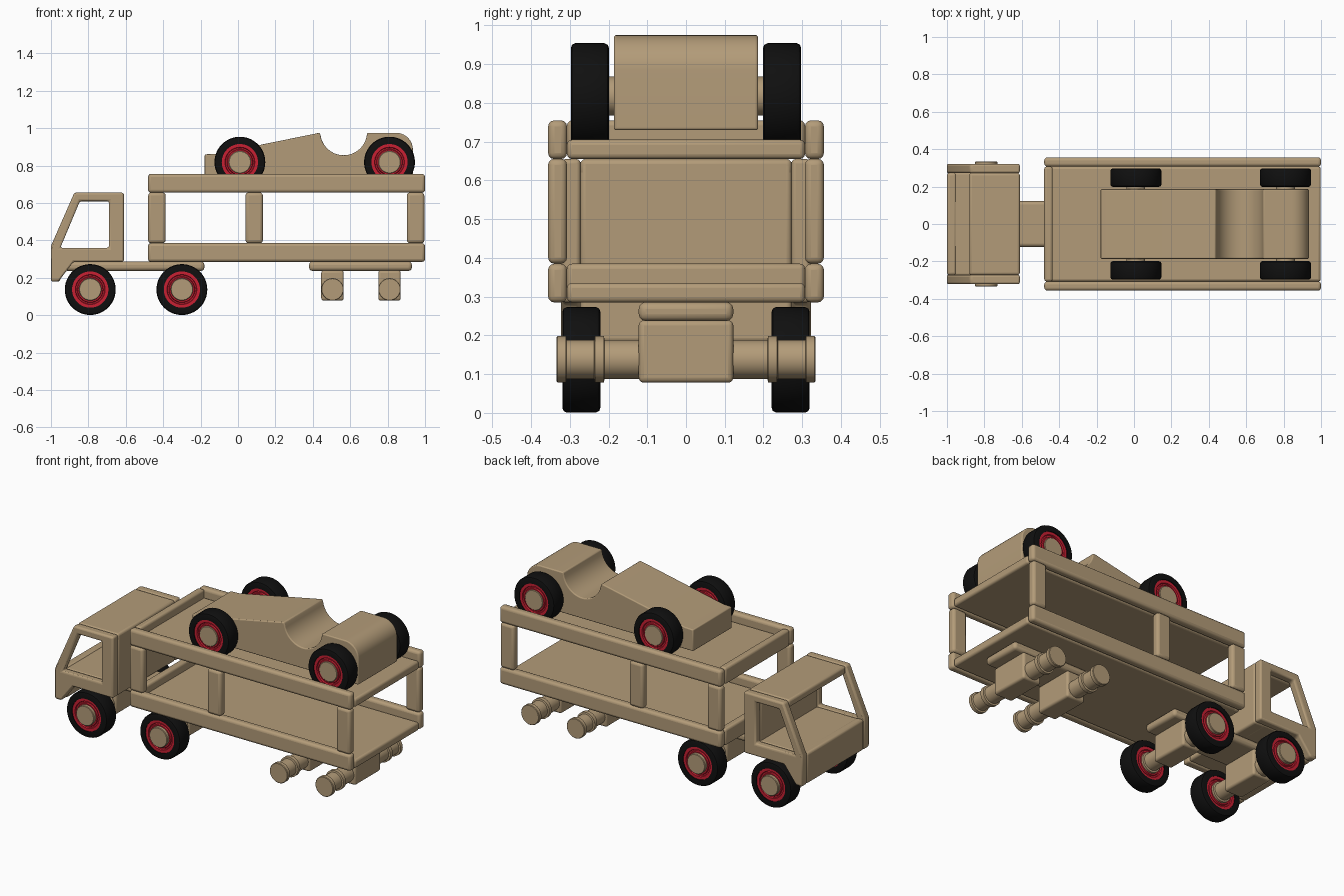
import bpy, bmesh, math
from mathutils import Matrix, Vector

if "Cube" in bpy.data.objects:
    bpy.data.objects.remove(bpy.data.objects["Cube"])


def material(name, rgb):
    m = bpy.data.materials.new(name)
    m.diffuse_color = (*rgb, 1)
    m.use_nodes = True
    m.node_tree.nodes["Principled BSDF"].inputs["Base Color"].default_value = m.diffuse_color
    return m


WOOD = material("wood tan", (0.45, 0.33, 0.19))
BLACK = material("tyre black", (0.005, 0.005, 0.005))
RED = material("rim red", (0.58, 0.014, 0.032))


def finish(name, bm, mat, bevel=0.0):
    bmesh.ops.recalc_face_normals(bm, faces=bm.faces)
    me = bpy.data.meshes.new(name)
    bm.to_mesh(me)
    bm.free()
    ob = bpy.data.objects.new(name, me)
    bpy.context.collection.objects.link(ob)
    me.materials.append(mat)
    if bevel:
        mod = ob.modifiers.new("rounding", 'BEVEL')
        mod.width, mod.segments = bevel, 3
        mod.limit_method, mod.angle_limit = 'ANGLE', math.radians(25)
    bpy.ops.object.select_all(action='DESELECT')
    ob.select_set(True)
    bpy.context.view_layer.objects.active = ob
    bpy.ops.object.shade_smooth_by_angle(angle=math.radians(35))
    return ob


def box(name, x, y, z, bevel=0.013):
    bm = bmesh.new()
    bmesh.ops.create_cube(bm, size=1)
    size = [b - a for a, b in (x, y, z)]
    mid = [(a + b) / 2 for a, b in (x, y, z)]
    bmesh.ops.transform(bm, verts=bm.verts,
                        matrix=Matrix.Translation(mid) @ Matrix.Diagonal((*size, 1)))
    return finish(name, bm, WOOD, bevel)


def prism(name, loops, y0, y1, bevel):
    """Side profile of (x, z) loops, later loops are holes."""
    bm = bmesh.new()
    edges = []
    for loop in loops:
        vs = [bm.verts.new((x, y0, z)) for x, z in loop]
        edges += [bm.edges.new((vs[i - 1], vs[i])) for i in range(len(vs))]
    if len(loops) == 1:
        bm.faces.new(vs)
    else:
        bmesh.ops.triangle_fill(bm, edges=edges, use_beauty=True, normal=(0, -1, 0))
    ext = bmesh.ops.extrude_face_region(bm, geom=bm.faces[:])
    moved = [g for g in ext["geom"] if isinstance(g, bmesh.types.BMVert)]
    bmesh.ops.translate(bm, verts=moved, vec=(0, y1 - y0, 0))
    return finish(name, bm, WOOD, bevel)


def lathe(name, profile, centre, mat, closed):
    """Spin (radius, y) points about the y axis."""
    bm = bmesh.new()
    c = Vector(centre)
    vs = [bm.verts.new(c + Vector((r, y, 0))) for r, y in profile]
    edges = [bm.edges.new(p) for p in zip(vs, vs[1:])]
    if closed:
        edges.append(bm.edges.new((vs[-1], vs[0])))
    bmesh.ops.spin(bm, geom=vs + edges, cent=c, axis=(0, 1, 0),
                   angle=2 * math.pi, steps=48, use_merge=True)
    bmesh.ops.remove_doubles(bm, verts=bm.verts, dist=1e-5)
    return finish(name, bm, mat)


def axle(name, x, z, half):
    """half lists (radius, y) from the middle outward; mirrored across y."""
    lathe(name, [(r, -y) for r, y in reversed(half)] + half, (x, 0, z), WOOD, False)


def wheel(name, x, y, z):
    lathe(name + "_tyre", [(0.097, -0.049), (0.124, -0.049), (0.132, -0.046), (0.136, -0.038),
                           (0.136, 0.038), (0.132, 0.046), (0.124, 0.049), (0.097, 0.049)],
          (x, y, z), BLACK, True)
    side = [(0.098, 0.044), (0.08, 0.044), (0.077, 0.036), (0.07, 0.036), (0.067, 0.044), (0.048, 0.044)]
    lathe(name + "_rim", side + [(r, -w) for r, w in reversed(side)], (x, y, z), RED, True)


# Cab: two framed sides, roof, back wall, floor and front board
outer = [(-1, 0.18), (-1, 0.37), (-0.875, 0.655), (-0.61, 0.655), (-0.61, 0.285), (-0.88, 0.285), (-0.96, 0.18)]
window = [(-0.95, 0.36), (-0.69, 0.36), (-0.69, 0.61), (-0.845, 0.61)]
for s, tag in ((-1, "right"), (1, "left")):
    prism("cab_side_" + tag, [outer, window], s * 0.272, s * 0.322, 0.011)
box("cab_roof", (-0.88, -0.61), (-0.273, 0.273), (0.608, 0.655))
box("cab_back", (-0.69, -0.61), (-0.273, 0.273), (0.285, 0.65))
box("cab_floor", (-0.965, -0.65), (-0.273, 0.273), (0.287, 0.36), 0.008)
box("cab_front", (-1, -0.95), (-0.273, 0.273), (0.18, 0.365))

# Chassis plates and axle blocks
box("front_chassis", (-0.93, -0.18), (-0.122, 0.122), (0.237, 0.286), 0.018)
box("rear_chassis", (0.38, 0.93), (-0.122, 0.122), (0.237, 0.286), 0.018)
AXLE = [(0.05, 0.0), (0.05, 0.21), (0.06, 0.212), (0.06, 0.235), (0.05, 0.237),
        (0.05, 0.308), (0.06, 0.31), (0.06, 0.331), (0.057, 0.334), (0, 0.334)]
for i, x in enumerate((-0.79, -0.3, 0.505, 0.81)):
    box(f"axle_block_{i}", (x - 0.06, x + 0.06), (-0.122, 0.122), (0.078, 0.239))
    axle(f"truck_axle_{i}", x, 0.138, AXLE)
    if x < 0:
        for s in (-1, 1):
            wheel(f"truck_wheel_{i}_{'right' if s < 0 else 'left'}", x, s * 0.27, 0.137)

# Two trailer decks with side rails and front rail
for tag, z in (("lower", 0.285), ("upper", 0.655)):
    box(tag + "_deck", (-0.46, 0.998), (-0.307, 0.307), (z, z + 0.05))
    box(tag + "_front_rail", (-0.48, -0.435), (-0.307, 0.307), (z, z + 0.1))
    for s in (-1, 1):
        y = sorted((s * 0.307, s * 0.356))
        box(f"{tag}_side_rail_{'right' if s < 0 else 'left'}", (-0.48, 1.0), y, (z, z + 0.1), 0.016)

# Posts between decks
for i, x in enumerate((-0.48, 0.04, 0.903)):
    for s in (-1, 1):
        y = sorted((s * 0.307, s * 0.356))
        box(f"post_{i}_{'right' if s < 0 else 'left'}", (x, x + 0.093), y, (0.385, 0.656), 0.016)

# Racing car body with round cockpit scoop and rounded tail
scoop = [(0.565 - 0.125 * math.cos(a), 0.98 - 0.125 * math.sin(a))
         for a in (math.radians(8 + 164 * k / 20) for k in range(21))]
tail = [(0.845 + 0.09 * math.sin(a), 0.885 + 0.09 * math.cos(a))
        for a in (math.pi / 2 * k / 10 for k in range(11))]
body = [(-0.178, 0.73), (-0.178, 0.86), (-0.12, 0.862), (0.435, 0.975)] + scoop \
    + [(0.692, 0.975)] + tail + [(0.935, 0.73)]
prism("car_body", [body], -0.186, 0.186, 0.006)

# Racing car wheels
CAR_AXLE = [(0.05, 0.0), (0.05, 0.28), (0.06, 0.282), (0.06, 0.294), (0.057, 0.297), (0, 0.297)]
for tag, x in (("front", 0.01), ("rear", 0.81)):
    axle(f"car_{tag}_axle", x, 0.818, CAR_AXLE)
    for s in (-1, 1):
        wheel(f"car_{tag}_wheel_{'right' if s < 0 else 'left'}", x, s * 0.248, 0.818)
